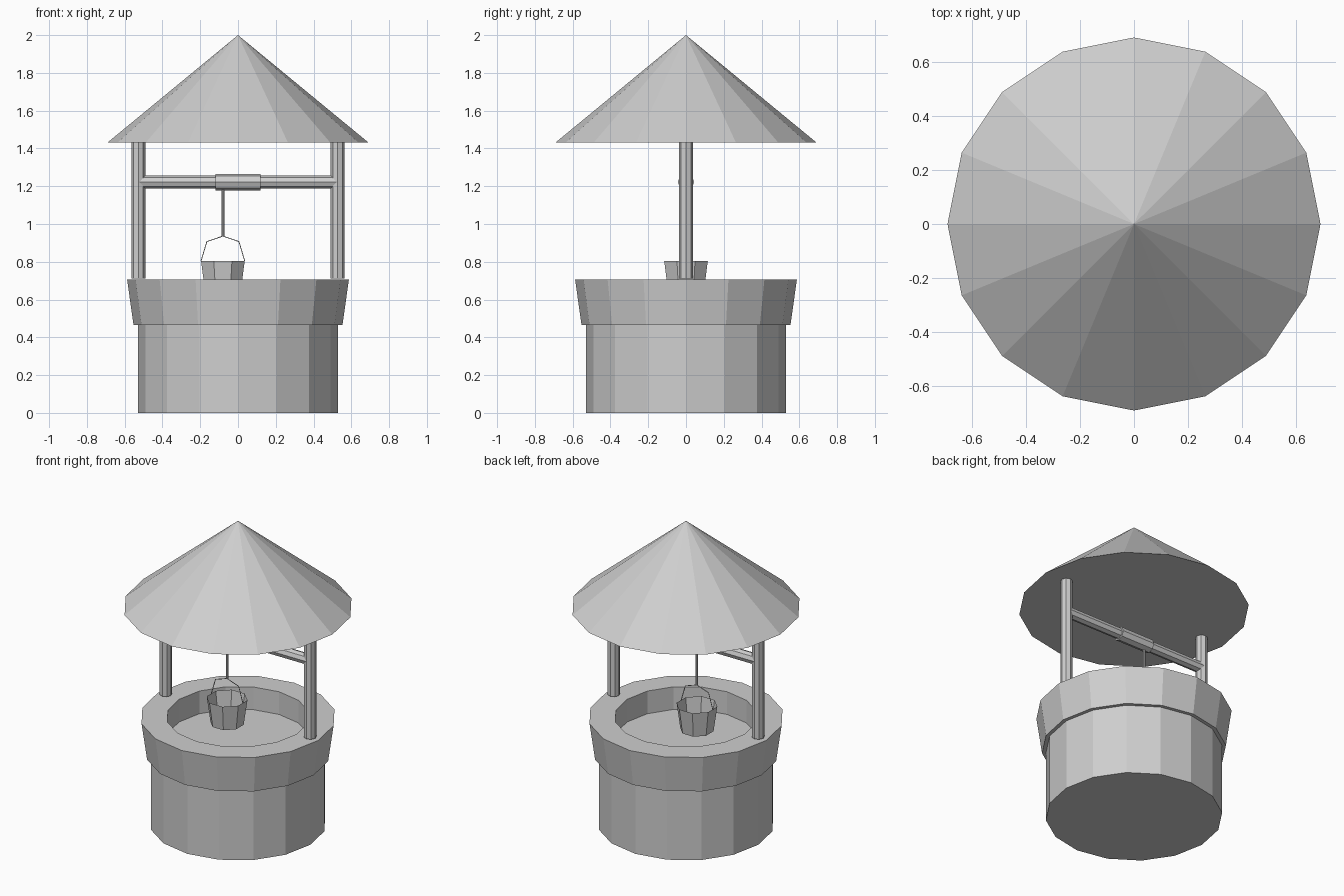
import bpy, bmesh, math
from mathutils import Matrix, Vector

if "Cube" in bpy.data.objects:
    bpy.data.objects.remove(bpy.data.objects["Cube"])

grey = bpy.data.materials.new("stone_grey")
grey.diffuse_color = (0.62, 0.62, 0.62, 1)
grey.use_nodes = True
grey.node_tree.nodes["Principled BSDF"].inputs["Base Color"].default_value = grey.diffuse_color


def lathe(name, profile, sides, origin=(0, 0, 0), turn=0.0, axis="Z"):
    """Spin (radius, height) points around an axis; radius 0 becomes a pole."""
    bm = bmesh.new()
    rings = []
    for r, h in profile:
        if r == 0:
            rings.append([bm.verts.new((0, 0, h))])
        else:
            angles = [turn + 2 * math.pi * i / sides for i in range(sides)]
            rings.append([bm.verts.new((r * math.cos(a), r * math.sin(a), h)) for a in angles])
    for a, b in zip(rings, rings[1:]):
        for i in range(sides):
            j = (i + 1) % sides
            if len(a) == 1:
                bm.faces.new((a[0], b[j], b[i]))
            elif len(b) == 1:
                bm.faces.new((a[i], a[j], b[0]))
            else:
                bm.faces.new((a[i], a[j], b[j], b[i]))
    if axis == "X":
        bm.transform(Matrix.Rotation(math.pi / 2, 4, "Y"))
    bmesh.ops.recalc_face_normals(bm, faces=bm.faces)
    mesh = bpy.data.meshes.new(name)
    bm.to_mesh(mesh)
    bm.free()
    mesh.materials.append(grey)
    obj = bpy.data.objects.new(name, mesh)
    obj.location = origin
    bpy.context.collection.objects.link(obj)
    return obj


def rod(name, r, start, end, sides, **kw):
    return lathe(name, [(0, start), (r, start), (r, end), (0, end)], sides, **kw)


# Stone wall with flared rim and recessed water surface
lathe("well_wall", [(0, 0), (0.53, 0), (0.53, 0.465), (0.553, 0.465), (0.587, 0.705),
                    (0.43, 0.705), (0.43, 0.555), (0, 0.555)], 16)

# Conical roof
lathe("roof", [(0, 1.432), (0.69, 1.432), (0, 2.0)], 16)

# Roof posts
for side, x in (("left", -0.528), ("right", 0.528)):
    rod(side + "_post", 0.037, 0.712, 1.435, 8, origin=(x, 0, 0))

# Winding axle and the rope drum around it
rod("axle", 0.035, -0.53, 0.53, 8, origin=(0, 0, 1.222), axis="X")
rod("rope_drum", 0.044, -0.12, 0.12, 8, origin=(0, 0, 1.222), axis="X")

# Hanging rope
BX = -0.08
rod("rope", 0.008, 0.935, 1.2, 8, origin=(BX, 0, 0))

# Open tapered bucket
lathe("bucket", [(0, 0.64), (0.102, 0.64), (0.125, 0.805)], 8,
      origin=(BX, 0, 0), turn=math.pi / 8)

# Thin wire handle
path = [(-0.116, 0.803), (-0.085, 0.907), (0, 0.936), (0.085, 0.907), (0.116, 0.803)]
for i, (p, q) in enumerate(zip(path, path[1:])):
    a, b = Vector((BX + p[0], 0, p[1])), Vector((BX + q[0], 0, q[1]))
    wire = rod("handle_wire_%d" % (i + 1), 0.0025, 0, (b - a).length, 6, origin=a)
    wire.rotation_euler = (b - a).to_track_quat("Z", "Y").to_euler()
